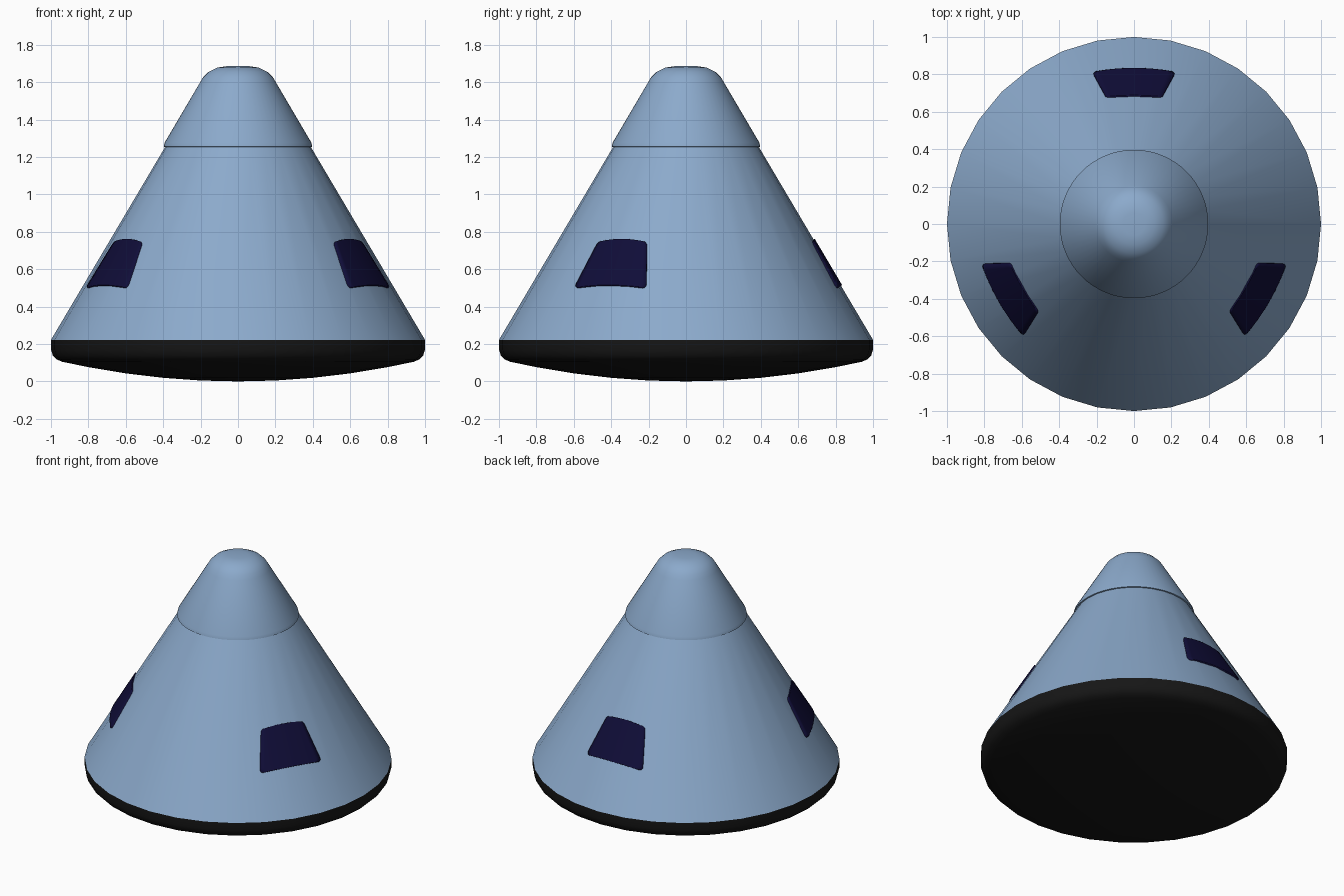
import bpy
import bmesh
from math import sin, cos, asin, pi, sqrt, radians

if "Cube" in bpy.data.objects:
    bpy.data.objects.remove(bpy.data.objects["Cube"])


def material(name, rgb):
    m = bpy.data.materials.new(name)
    m.diffuse_color = (*rgb, 1)
    m.use_nodes = True
    m.node_tree.nodes["Principled BSDF"].inputs["Base Color"].default_value = m.diffuse_color
    return m


def finish(name, bm, mat, angle=35):
    me = bpy.data.meshes.new(name)
    bm.to_mesh(me)
    bm.free()
    me.materials.append(mat)
    ob = bpy.data.objects.new(name, me)
    bpy.context.collection.objects.link(ob)
    bpy.ops.object.select_all(action='DESELECT')
    ob.select_set(True)
    bpy.context.view_layer.objects.active = ob
    bpy.ops.object.shade_smooth_by_angle(angle=radians(angle))
    return ob


def lathe(name, profile, sides, mat):
    """Revolve an (r, z) profile, listed bottom to top, around z."""
    bm = bmesh.new()
    rings = [[bm.verts.new((r * cos(2 * pi * i / sides), r * sin(2 * pi * i / sides), z))
              for i in range(sides)] for r, z in profile]
    for low, high in zip(rings, rings[1:]):
        for i in range(sides):
            k = (i + 1) % sides
            bm.faces.new((low[i], low[k], high[k], high[i]))
    bmesh.ops.remove_doubles(bm, verts=bm.verts, dist=1e-5)
    return finish(name, bm, mat)


hull = material("hull_blue", (0.26, 0.40, 0.60))
dark = material("shield_black", (0.008, 0.008, 0.008))
glass = material("window_navy", (0.005, 0.004, 0.04))

SLOPE = 0.592      # cone radius lost per unit of height
BASE_Z = 0.222

# Heat shield: shallow dish with a rounded rim
dish = [(r, 0.105 * (r / 0.94) ** 2) for r in (0, 0.2, 0.4, 0.6, 0.8, 0.94)]
lathe("heat_shield", dish + [(0.97, 0.118), (0.99, 0.138), (1.0, 0.17), (1.0, BASE_Z)],
      32, dark)

# Conical crew cabin
lathe("cabin_cone", [(1.0, BASE_Z), (1 - SLOPE * (1.255 - BASE_Z), 1.255)], 32, hull)

# Nose cap with a small lip and rounded tip
lathe("nose_cap", [(0.375, 1.25), (0.397, 1.255), (0.392, 1.277), (0.205, 1.595),
                   (0.187, 1.625), (0.157, 1.655), (0.11, 1.678), (0.06, 1.685), (0, 1.685)],
      64, hull)


def window(name, azimuth):
    """Rounded trapezoid pane that follows the cone."""
    z0, z1, w0, w1, rad, cols = 0.515, 0.762, 0.222, 0.150, 0.022, 12
    steps = [rad * (1 - cos(k * pi / 8)) for k in range(5)]
    mids = [z0 + (z1 - z0) * t for t in (0.3, 0.5, 0.7)]
    heights = [z0 + s for s in steps] + mids + [z1 - s for s in reversed(steps)]
    bm = bmesh.new()
    rows = []
    for z in heights:
        t = (z - z0) / (z1 - z0)
        d = max(0, rad - min(z - z0, z1 - z))
        half = w0 + (w1 - w0) * t - (rad - sqrt(max(0, rad * rad - d * d)))
        row = []
        for c in range(cols + 1):
            s = 2 * c / cols - 1
            zz = z - 0.012 * s * s          # edges droop slightly at the sides
            r = 1 - SLOPE * (zz - BASE_Z) + 0.008
            a = azimuth + s * asin(half / r)
            row.append(bm.verts.new((r * cos(a), r * sin(a), zz)))
        rows.append(row)
    for low, high in zip(rows, rows[1:]):
        for c in range(cols):
            bm.faces.new((low[c], low[c + 1], high[c + 1], high[c]))
    ob = finish(name, bm, glass)
    mod = ob.modifiers.new("thickness", 'SOLIDIFY')
    mod.thickness = 0.02
    mod.offset = -1


# Three windows evenly spaced, one facing the back
for n, deg in enumerate((90, 210, 330)):
    window(f"window_{n + 1}", radians(deg))
